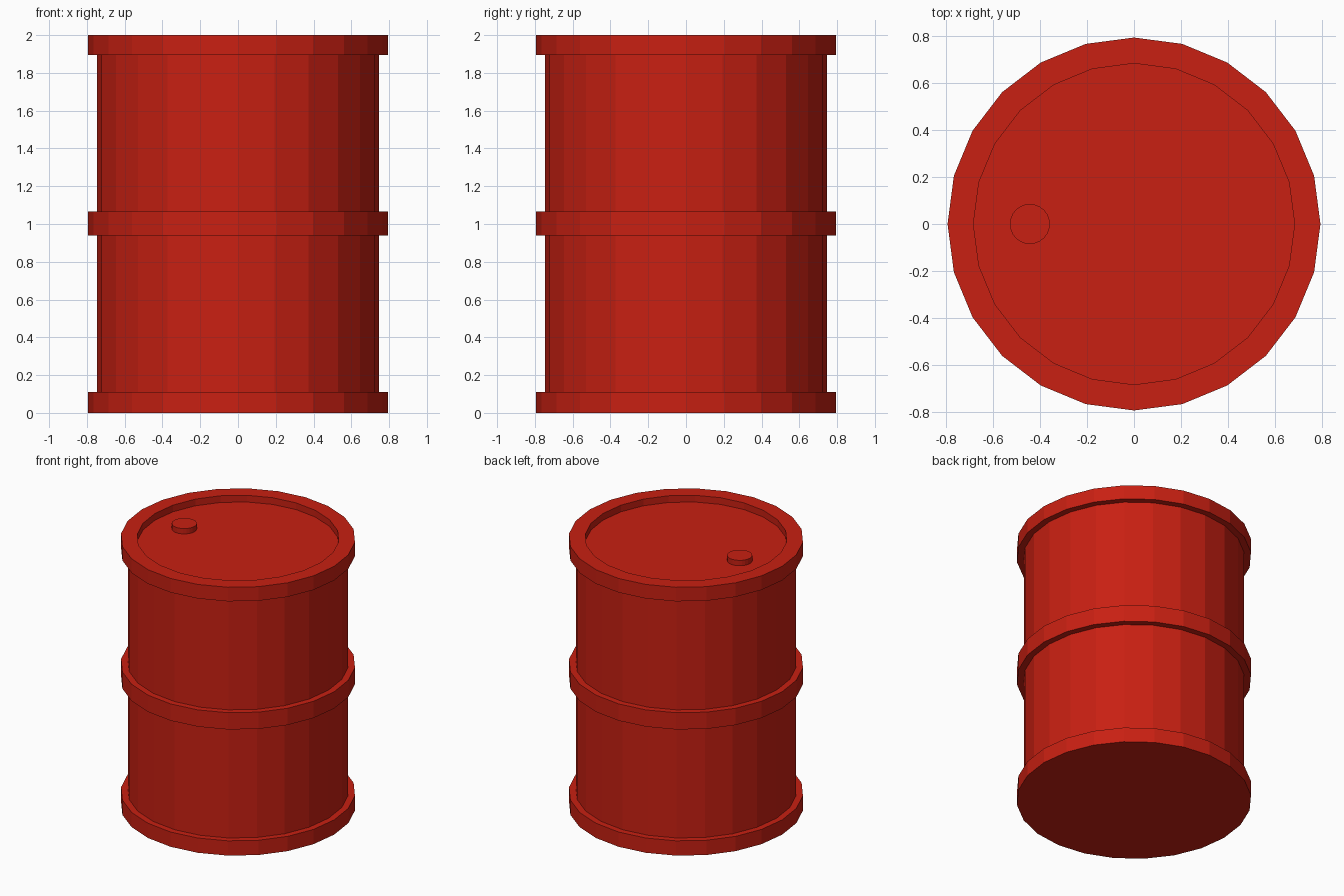
import bpy, bmesh
from math import cos, sin, tau

if "Cube" in bpy.data.objects:
    bpy.data.objects.remove(bpy.data.objects["Cube"])

SIDES = 24
BODY_R, BAND_R, LID_R = 0.747, 0.793, 0.683
LID_Z = 1.95

red = bpy.data.materials.new("red_paint")
red.diffuse_color = (0.58, 0.014, 0.006, 1)
red.use_nodes = True
red.node_tree.nodes["Principled BSDF"].inputs["Base Color"].default_value = red.diffuse_color


def lathe(name, profile, center=(0, 0, 0), cap_bottom=True):
    """Revolve (radius, height) points into a flat-shaded shell, capped at the ends."""
    bm = bmesh.new()
    rings = [[bm.verts.new((r * cos(tau * i / SIDES), r * sin(tau * i / SIDES), z))
              for i in range(SIDES)] for r, z in profile]
    for low, high in zip(rings, rings[1:]):
        for i in range(SIDES):
            j = (i + 1) % SIDES
            bm.faces.new((low[i], low[j], high[j], high[i]))
    if cap_bottom:
        bm.faces.new(rings[0][::-1])
    bm.faces.new(rings[-1])
    mesh = bpy.data.meshes.new(name)
    bm.to_mesh(mesh)
    bm.free()
    mesh.materials.append(red)
    obj = bpy.data.objects.new(name, mesh)
    obj.location = center
    bpy.context.collection.objects.link(obj)
    return obj


# Drum shell: bottom rim, body, middle hoop, body, top rim, recessed lid
lathe("drum", [
    (BAND_R, 0), (BAND_R, 0.11),
    (BODY_R, 0.11), (BODY_R, 0.94),
    (BAND_R, 0.94), (BAND_R, 1.065),
    (BODY_R, 1.065), (BODY_R, 1.895),
    (BAND_R, 1.895), (BAND_R, 2.0),
    (LID_R, 2.0), (LID_R, LID_Z),
])

# Filler cap standing on the lid
lathe("filler_cap", [(0.085, 0), (0.085, 0.04)], (-0.443, 0, LID_Z), cap_bottom=False)
